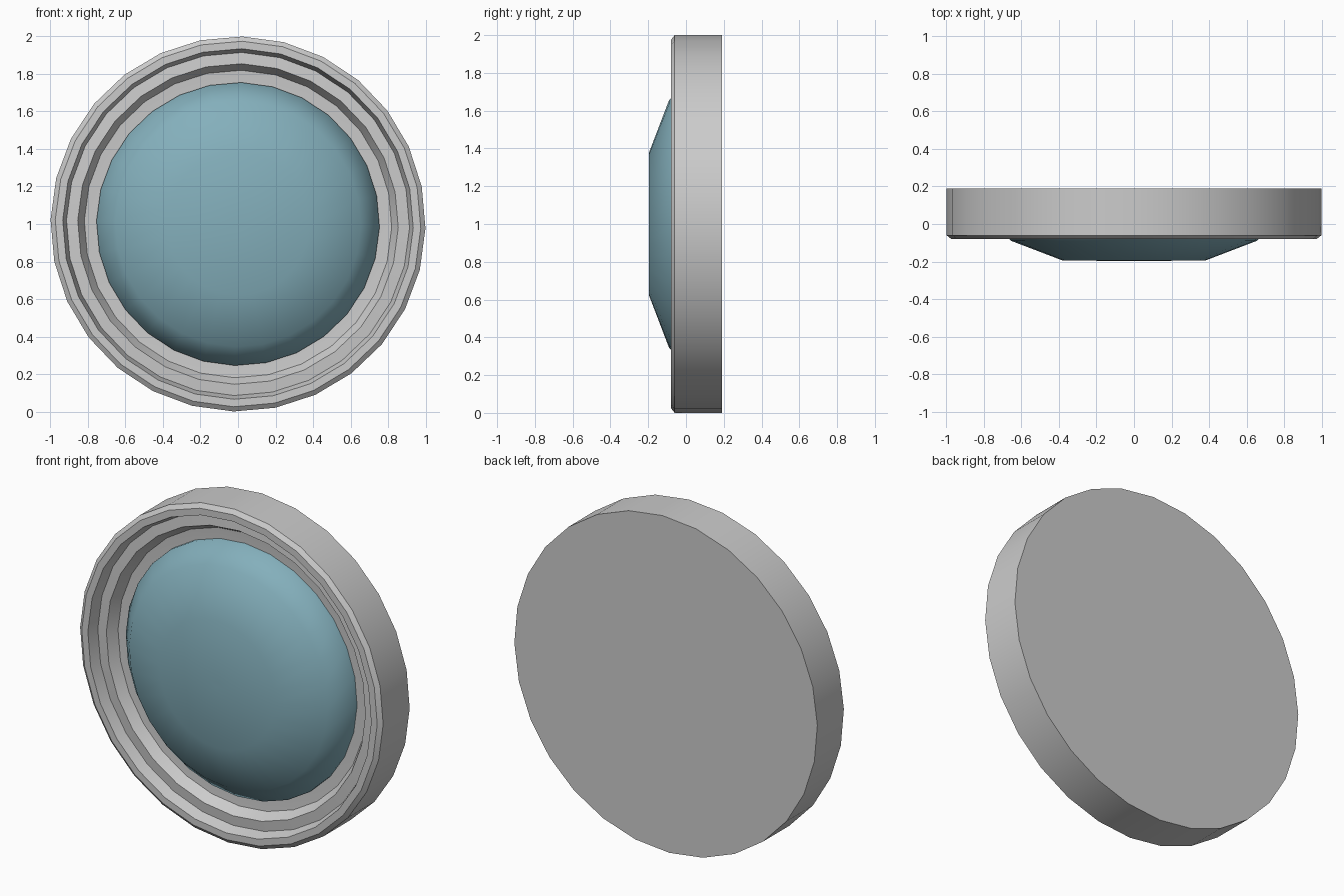
import bpy, bmesh, math

if "Cube" in bpy.data.objects:
    bpy.data.objects.remove(bpy.data.objects["Cube"])

SIDES = 28
TILT = math.radians(1.3)
CENTRE_Z = 1.0


def lathe(name, profile, angle=30):
    """Revolve (radius, y) points, back to front, about the y axis and cap both ends."""
    bm = bmesh.new()
    rings = []
    for r, y in profile:
        ring = []
        for i in range(SIDES):
            t = TILT + 2 * math.pi * i / SIDES
            ring.append(bm.verts.new((r * math.sin(t), y, CENTRE_Z + r * math.cos(t))))
        rings.append(ring)
    for a, b in zip(rings, rings[1:]):
        for i in range(SIDES):
            j = (i + 1) % SIDES
            bm.faces.new((a[i], a[j], b[j], b[i]))
    bm.faces.new(rings[0])
    bm.faces.new(rings[-1])
    bmesh.ops.recalc_face_normals(bm, faces=bm.faces)
    mesh = bpy.data.meshes.new(name)
    bm.to_mesh(mesh)
    bm.free()
    obj = bpy.data.objects.new(name, mesh)
    bpy.context.collection.objects.link(obj)
    bpy.ops.object.select_all(action='DESELECT')
    obj.select_set(True)
    bpy.context.view_layer.objects.active = obj
    bpy.ops.object.shade_smooth_by_angle(angle=math.radians(angle))
    return obj


# Round frame: flat back, chamfered rim, two steps down to the glass seat
lathe("porthole_frame", [
    (1.0, 0.19), (1.0, -0.06), (0.975, -0.08), (0.935, -0.08),
    (0.915, -0.015), (0.855, -0.02), (0.82, 0.04), (0.75, 0.045),
])

# Domed glass with a flattened crown
glass = lathe("domed_glass", [
    (0.755, 0.10), (0.755, 0.02), (0.655, -0.09), (0.38, -0.195), (0.02, -0.197),
], angle=50)
mat = bpy.data.materials.new("teal_glass")
mat.diffuse_color = (0.23, 0.43, 0.50, 1)
mat.use_nodes = True
mat.node_tree.nodes["Principled BSDF"].inputs["Base Color"].default_value = mat.diffuse_color
glass.data.materials.append(mat)
